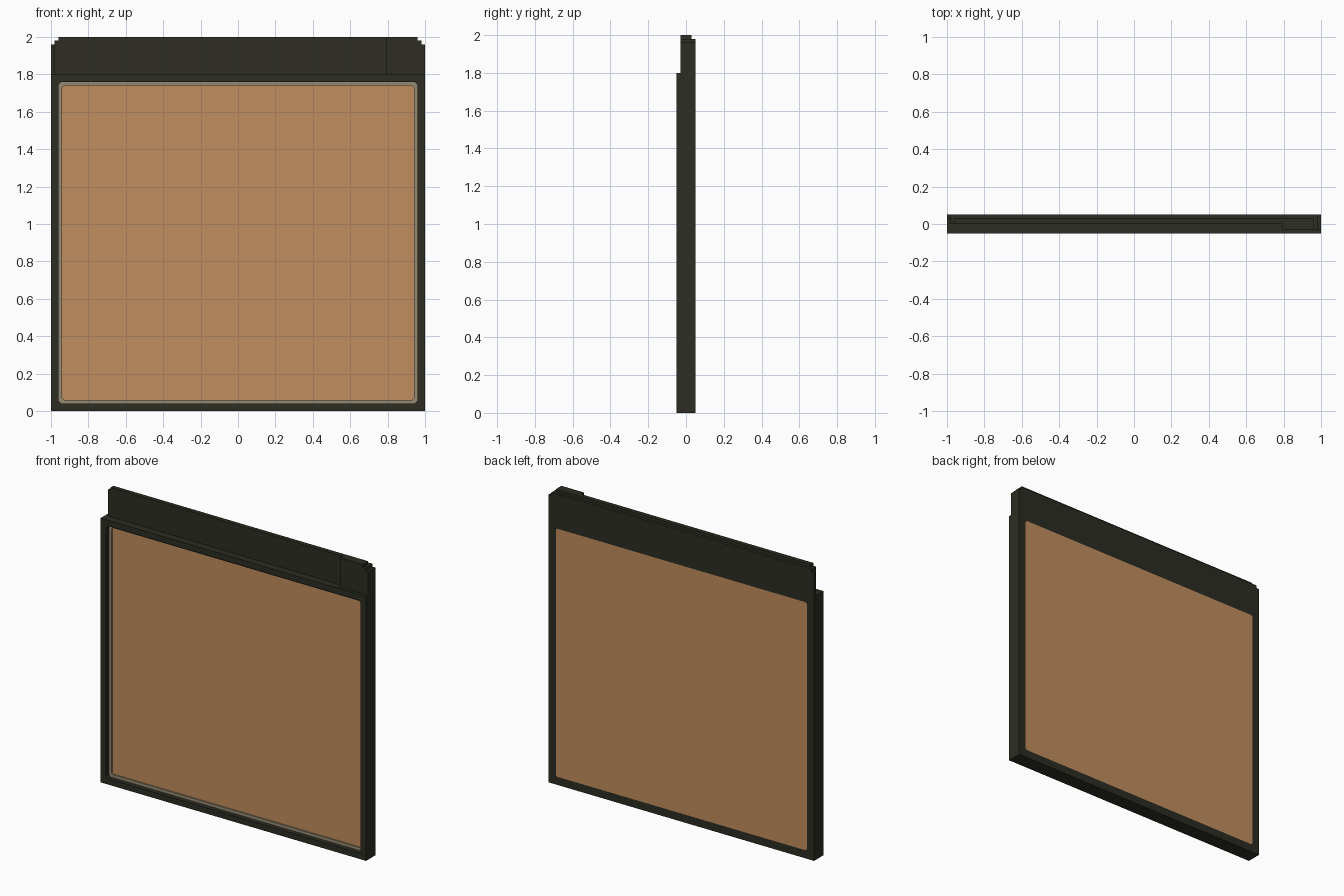
import bpy, bmesh

cube = bpy.data.objects.get("Cube")
if cube:
    bpy.data.objects.remove(cube, do_unlink=True)


def material(name, rgb):
    m = bpy.data.materials.new(name)
    m.use_nodes = True
    m.diffuse_color = (*rgb, 1)
    m.node_tree.nodes["Principled BSDF"].inputs["Base Color"].default_value = (*rgb, 1)
    return m


dark = material("dark olive", (0.026, 0.026, 0.017))
tan = material("warm tan", (0.53, 0.27, 0.11))
grey = material("grey beige", (0.30, 0.26, 0.17))


def finish(bm, name, mat):
    bmesh.ops.remove_doubles(bm, verts=bm.verts, dist=1e-5)
    bmesh.ops.recalc_face_normals(bm, faces=bm.faces)
    mesh = bpy.data.meshes.new(name)
    bm.to_mesh(mesh)
    bm.free()
    mesh.materials.append(mat)
    ob = bpy.data.objects.new(name, mesh)
    bpy.context.collection.objects.link(ob)
    return ob


def outline(w, z0, z1, c):
    """Rectangle with cut corners, as x, z points."""
    return [(-w + c, z0), (w - c, z0), (w, z0 + c), (w, z1 - c),
            (w - c, z1), (-w + c, z1), (-w, z1 - c), (-w, z0 + c)]


def ring(name, mat, sections):
    """Closed frame lofted through outlines (half width, z0, z1, corner cut, y)."""
    bm = bmesh.new()
    loops = [[bm.verts.new((x, y, z)) for x, z in outline(w, z0, z1, c)]
             for w, z0, z1, c, y in sections]
    for a, b in zip(loops, loops[1:] + loops[:1]):
        for i in range(8):
            j = (i + 1) % 8
            bm.faces.new((a[i], a[j], b[j], b[i]))
    return finish(bm, name, mat)


def slab(name, mat, points, y0, y1):
    """Extrude an x, z outline between two depths."""
    bm = bmesh.new()
    face = bm.faces.new([bm.verts.new((x, y0, z)) for x, z in points])
    moved = bmesh.ops.extrude_face_region(bm, geom=[face])["geom"]
    bmesh.ops.translate(bm, vec=(0, y1 - y0, 0),
                        verts=[v for v in moved if isinstance(v, bmesh.types.BMVert)])
    bm.faces.new([v for v in reversed(face.verts)]) if not face.is_valid else None
    return finish(bm, name, mat)


# Outer frame with a stepped opening that is wider at the front
ring("frame", dark, [
    (1.0, 0, 1.8, 0, -0.05),
    (0.96, 0.04, 1.76, 0.015, -0.05),
    (0.96, 0.04, 1.76, 0.015, -0.01),
    (0.945, 0.055, 1.745, 0.01, -0.01),
    (0.945, 0.055, 1.745, 0.01, 0.05),
    (1.0, 0, 1.8, 0, 0.05)])

# Thin trim seated in the front opening
ring("trim", grey, [
    (0.96, 0.04, 1.76, 0.015, -0.02),
    (0.94, 0.06, 1.74, 0.01, -0.02),
    (0.94, 0.06, 1.74, 0.01, -0.01),
    (0.96, 0.04, 1.76, 0.015, -0.01)])

# Infill panel, flush with the back of the frame
slab("panel", tan, outline(0.945, 0.055, 1.745, 0.01), -0.01, 0.05)

# Header: back board, core and a thicker block at one end, with stepped corners
slab("header_back_board", dark,
     [(-1, 1.8), (1, 1.8), (1, 1.96), (0.98, 1.96), (0.98, 1.98),
      (-0.98, 1.98), (-0.98, 1.96), (-1, 1.96)], 0.03, 0.05)
slab("header_core", dark,
     [(-0.98, 1.8), (0.79, 1.8), (0.79, 2), (-0.96, 2), (-0.96, 1.98), (-0.98, 1.98)],
     0.0, 0.03)
slab("header_end_block", dark,
     [(0.79, 1.8), (1, 1.8), (1, 1.96), (0.98, 1.96), (0.98, 1.98),
      (0.96, 1.98), (0.96, 2), (0.79, 2)], -0.03, 0.03)
